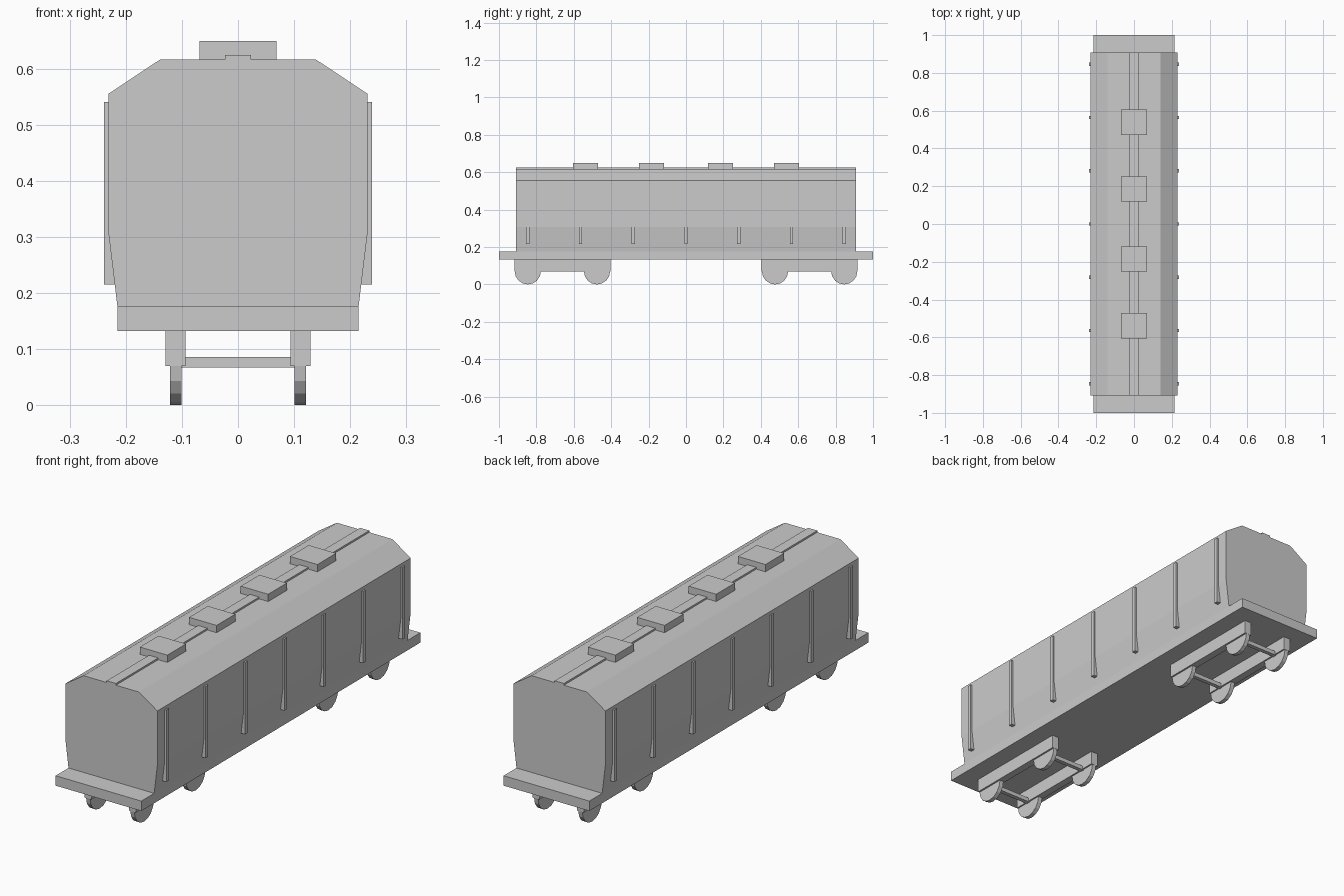
import bpy
import bmesh
from math import pi
from mathutils import Matrix

default = bpy.data.objects.get("Cube")
if default:
    bpy.data.objects.remove(default, do_unlink=True)

GREY = (0.6, 0.6, 0.6, 1.0)
grey = bpy.data.materials.new("plain_grey")
grey.use_nodes = True
grey.diffuse_color = GREY
grey.node_tree.nodes["Principled BSDF"].inputs["Base Color"].default_value = GREY


def finish(name, bm):
    bmesh.ops.recalc_face_normals(bm, faces=bm.faces)
    mesh = bpy.data.meshes.new(name)
    bm.to_mesh(mesh)
    bm.free()
    mesh.materials.append(grey)
    obj = bpy.data.objects.new(name, mesh)
    bpy.context.collection.objects.link(obj)
    return obj


def box(name, x, y, z):
    """Box from (low, high) ranges on each axis."""
    bm = bmesh.new()
    size = [hi - lo for lo, hi in (x, y, z)]
    centre = [(hi + lo) / 2 for lo, hi in (x, y, z)]
    bmesh.ops.create_cube(bm, size=1, matrix=Matrix.Translation(centre) @ Matrix.Diagonal((*size, 1)))
    return finish(name, bm)


def extrude_profile(name, half, length):
    """Mirror a half profile in x, z and extrude it along y."""
    points = half + [(-x, z) for x, z in reversed(half)]
    bm = bmesh.new()
    face = bm.faces.new([bm.verts.new((x, -length / 2, z)) for x, z in points])
    result = bmesh.ops.extrude_face_region(bm, geom=[face])
    moved = [v for v in result["geom"] if isinstance(v, bmesh.types.BMVert)]
    bmesh.ops.translate(bm, verts=moved, vec=(0, length, 0))
    return finish(name, bm)


def wheel(name, x, y, radius, width):
    bm = bmesh.new()
    turn = Matrix.Translation((x, y, radius)) @ Matrix.Rotation(pi / 2, 4, "Y")
    bmesh.ops.create_cone(bm, cap_ends=True, segments=16, radius1=radius,
                          radius2=radius, depth=width, matrix=turn)
    return finish(name, bm)


# Deck, body with tapered skirt and sloping roof, roof walkway
box("deck", (-0.215, 0.215), (-1, 1), (0.132, 0.177))
extrude_profile("wagon_body", [(0.215, 0.177), (0.231, 0.308), (0.231, 0.555), (0.139, 0.616)], 1.816)
box("roof_walkway", (-0.023, 0.023), (-0.908, 0.908), (0.61, 0.624))

# Roof hatches
for i, y in enumerate((-0.538, -0.185, 0.185, 0.538)):
    box(f"roof_hatch_{i + 1}", (-0.069, 0.069), (y - 0.067, y + 0.067), (0.612, 0.649))

# Upright ribs on both sides
for side, s in (("left", 1), ("right", -1)):
    for i in range(7):
        y = (i - 3) * 0.282
        box(f"{side}_rib_{i + 1}", sorted((s * 0.216, s * 0.239)),
            (y - 0.009, y + 0.009), (0.215, 0.54))

# Bogies: side frames, wheels and axles
for end, e in (("front", -1), ("back", 1)):
    for side, s in (("left", 1), ("right", -1)):
        box(f"{end}_{side}_bogie_frame", sorted((s * 0.094, s * 0.129)),
            sorted((e * 0.405, e * 0.917)), (0.07, 0.133))
    for place, y in (("inner", e * 0.476), ("outer", e * 0.846)):
        box(f"{end}_{place}_axle", (-0.102, 0.102), (y - 0.0095, y + 0.0095), (0.067, 0.086))
        for side, s in (("left", 1), ("right", -1)):
            wheel(f"{end}_{place}_{side}_wheel", s * 0.111, y, 0.07, 0.02)
